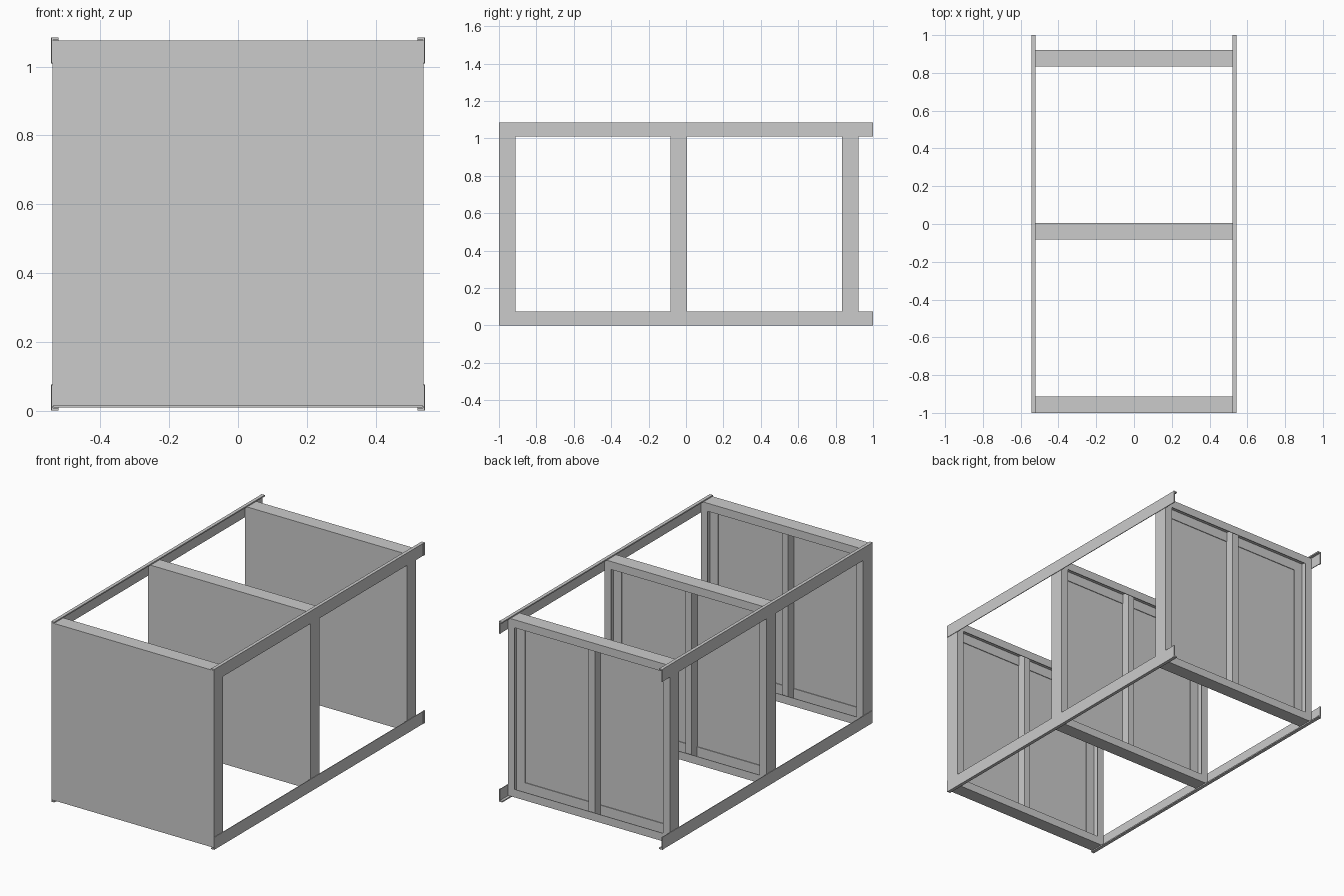
import bpy, bmesh
from mathutils import Vector

if "Cube" in bpy.data.objects:
    bpy.data.objects.remove(bpy.data.objects["Cube"])

MID = 0.5425      # half height: every part is modelled around the frame centre
PITCH = 0.917     # spacing of the three bulkheads along y
FRONT = -1.0


def extrude(name, pts, axis, lo, hi, mirror=(), bays=1):
    """Extrude a closed 2D profile along an axis, then mirror and repeat it."""
    def place(p, t):
        a, b = p
        return Vector({'x': (t, a, b), 'y': (a, t, b), 'z': (a, b, t)}[axis])
    bm = bmesh.new()
    face = bm.faces.new([bm.verts.new(place(p, lo)) for p in pts])
    res = bmesh.ops.extrude_face_region(bm, geom=[face])
    moved = [g for g in res['geom'] if isinstance(g, bmesh.types.BMVert)]
    bmesh.ops.translate(bm, verts=moved, vec=place((0, 0), hi - lo))
    bmesh.ops.recalc_face_normals(bm, faces=bm.faces)
    mesh = bpy.data.meshes.new(name)
    bm.to_mesh(mesh)
    bm.free()
    ob = bpy.data.objects.new(name, mesh)
    ob.location.z = MID
    bpy.context.collection.objects.link(ob)
    if mirror:
        mod = ob.modifiers.new("mirror", 'MIRROR')
        mod.use_axis = [a in mirror for a in 'xyz']
        mod.use_mirror_merge = False
    if bays > 1:
        mod = ob.modifiers.new("bays", 'ARRAY')
        mod.count = bays
        mod.use_relative_offset = False
        mod.use_constant_offset = True
        mod.constant_offset_displace = (0, PITCH, 0)
    return ob


def rect(a0, a1, b0, b1):
    return [(a0, b0), (a1, b0), (a1, b1), (a0, b1)]


def channel(edge, front_lip, back_lip, t=0.004):
    """C profile as (y, outward): web on the outer edge, lips turned inward."""
    y0, y1 = FRONT + 0.006, FRONT + 0.088
    return [(y0, edge), (y1, edge), (y1, edge - back_lip), (y1 - t, edge - back_lip),
            (y1 - t, edge - t), (y0 + t, edge - t), (y0 + t, edge - front_lip),
            (y0, edge - front_lip)]


# Bulkhead sheets
extrude("bulkhead_panel", rect(-0.539, 0.539, -0.530, 0.534), 'y',
        FRONT, FRONT + 0.006, bays=3)

# Top and bottom channels of each bulkhead
extrude("cross_channel", channel(0.534, 0.062, 0.048), 'x', -0.536, 0.536,
        mirror='z', bays=3)

# Upright channels on both sides
extrude("side_post", [(x, y) for y, x in channel(0.539, 0.060, 0.045)], 'z',
        -0.53, 0.53, mirror='x', bays=3)

# Central stiffener
extrude("centre_post", rect(-0.021, 0.021, FRONT + 0.006, FRONT + 0.06), 'z',
        -0.53, 0.53, bays=3)

# Four long angle rails, flange over the frames and web on the outside
extrude("long_rail", [(0.522, 0.5425), (0.542, 0.5425), (0.542, 0.468),
                      (0.538, 0.468), (0.538, 0.535), (0.522, 0.535)], 'y',
        FRONT, 0.985, mirror='xz')

# Small closing tab at the back end of each rail
extrude("rail_end_tab", [(0.522, 0.5425), (0.5435, 0.5425), (0.5435, 0.467),
                         (0.537, 0.467), (0.537, 0.534), (0.522, 0.534)], 'y',
        0.985, 1.0, mirror='xz')
